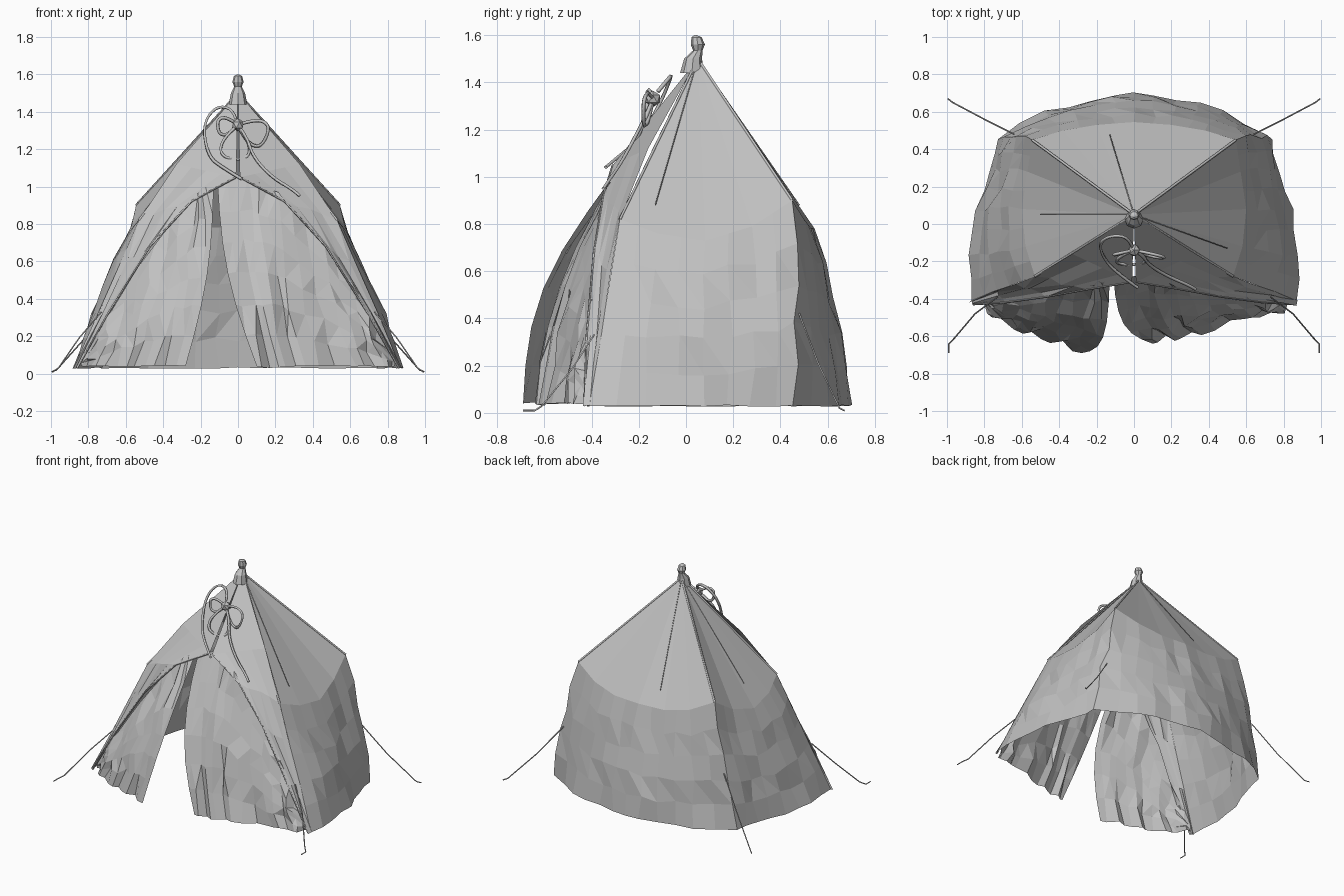
import bpy, bmesh, math, random
from mathutils import Vector as V

random.seed(4)
cube = bpy.data.objects.get("Cube")
if cube:
    bpy.data.objects.remove(cube)

mat = bpy.data.materials.new("grey canvas")
mat.use_nodes = True
mat.diffuse_color = (0.53, 0.53, 0.53, 1)
mat.node_tree.nodes["Principled BSDF"].inputs["Base Color"].default_value = mat.diffuse_color

APEX = V((0, 0.05, 1.5))


def finish(name, bm):
    mesh = bpy.data.meshes.new(name)
    bmesh.ops.remove_doubles(bm, verts=bm.verts, dist=0.0005)
    bm.to_mesh(mesh)
    bm.free()
    mesh.materials.append(mat)
    obj = bpy.data.objects.new(name, mesh)
    bpy.context.collection.objects.link(obj)


def between(columns, n):
    """Insert n-1 blended columns between neighbours."""
    out = []
    for a, b in zip(columns, columns[1:]):
        for k in range(n):
            out.append([p.lerp(q, k / n) for p, q in zip(a, b)])
    return out + [columns[-1]]


def cloth(name, columns, crumple, smooth_rows=0):
    """Skin a grid of columns, creasing the inner vertices at random."""
    bm = bmesh.new()
    last = len(columns) - 1
    grid = []
    for i, col in enumerate(columns):
        line = []
        for j, p in enumerate(col):
            amount = crumple if 0 < i < last and j >= smooth_rows else 0
            shift = V([random.uniform(-1, 1) for _ in range(3)]) * amount
            if j == len(col) - 1:
                shift.z *= 0.3
            line.append(bm.verts.new(p + shift))
        grid.append(line)
    for a, b in zip(grid, grid[1:]):
        for j in range(len(a) - 1):
            quad = [a[j], a[j + 1], b[j + 1], b[j]]
            if j % 2:
                bm.faces.new(quad)
            else:
                bm.faces.new(quad[:3])
                bm.faces.new([quad[0], quad[2], quad[3]])
    finish(name, bm)


def rope(name, points, radius=0.004, curved=False):
    curve = bpy.data.curves.new(name, "CURVE")
    curve.dimensions = "3D"
    curve.bevel_depth = radius
    curve.bevel_resolution = 0
    curve.resolution_u = 4
    spline = curve.splines.new("NURBS" if curved else "POLY")
    spline.points.add(len(points) - 1)
    for sp, p in zip(spline.points, points):
        sp.co = (*p, 1)
    if curved:
        spline.use_endpoint_u = True
        spline.order_u = 3
    curve.materials.append(mat)
    obj = bpy.data.objects.new(name, curve)
    bpy.context.collection.objects.link(obj)


# Side and back walls: shoulder point and hem point for each column
right_half = [
    ((0.53, -0.28, 0.82), (0.87, -0.41)),
    ((0.58, -0.12, 0.76), (0.88, -0.18)),
    ((0.60, 0.08, 0.73), (0.84, 0.08)),
    ((0.57, 0.28, 0.79), (0.78, 0.28)),
    ((0.545, 0.45, 0.90), (0.73, 0.46)),
    ((0.38, 0.50, 0.82), (0.48, 0.60)),
    ((0.20, 0.53, 0.78), (0.22, 0.67)),
]
mirrored = [((-s[0], s[1], s[2]), (-h[0], h[1])) for s, h in reversed(right_half)]
walls = []
for s, h in right_half + [((0, 0.545, 0.78), (0, 0.70))] + mirrored:
    top, hem = V(s), V((*h, 0.03))
    col = [APEX]
    for k in range(6):
        t = k / 5
        p = top.lerp(hem, t)
        out = V((p.x, p.y, 0)).normalized()
        p += out * 0.022 * math.sin(math.pi * t) * (abs(h[1] + 0.41) > 0.01)
        col.append(p)
    walls.append(col)
cloth("wall_canvas", between(walls, 2), 0.014, smooth_rows=2)

# Front canopy on each side, drawn back from the raised centre to the ground corners
seam = [(0.33, -0.16, 1.12), (0.53, -0.28, 0.82), (0.63, -0.32, 0.59),
        (0.75, -0.36, 0.32), (0.87, -0.41, 0.03)]
edge = [(0.01, -0.31, 1.05), (0.25, -0.35, 0.92), (0.47, -0.39, 0.68),
        (0.69, -0.42, 0.33), (0.86, -0.43, 0.03)]
flap_top = [(0.84, -0.40, 0.09), (0.68, -0.40, 0.35), (0.45, -0.36, 0.70),
            (0.22, -0.32, 0.96), (0.06, -0.28, 1.06)]
# Door flaps: hem line, point where the inner edge meets the canopy, mid-height bulge
flaps = {
    "left": ([(0.84, -0.40), (0.78, -0.48), (0.62, -0.50), (0.35, -0.58), (0.10, -0.63)],
             (-0.11, -0.29, 1.03), V((-0.05, -0.07, 0))),
    "right": ([(0.84, -0.40), (0.75, -0.50), (0.60, -0.57), (0.45, -0.62), (0.28, -0.68)],
              (-0.13, -0.30, 1.01), V((0.04, -0.11, 0))),
}
for side, sx in (("left", 1), ("right", -1)):
    def flip(p):
        return V((p[0] * sx, p[1], p[2]))
    columns = [[APEX] + [flip(p) for p in line] for line in (seam, edge)]
    cloth(side + "_front_canopy", between(columns, 4), 0.014, smooth_rows=2)
    rope(side + "_canopy_hem", [flip(p) for p in edge], 0.005)

    # Hanging door flap, bulging forward with loose pleats
    hem_line, inner_top, bulge = flaps[side]
    tops = [flip(p) for p in flap_top]
    bottoms = [V((b[0] * sx, b[1], 0.04)) for b in hem_line]
    if side == "left":
        tops.append(V(inner_top))
        bottoms.insert(4, V((0.22, -0.61, 0.03)))
    else:
        tops[-1] = V(inner_top)
    cols = []
    for i, (a, b) in enumerate(zip(tops, bottoms)):
        sag = bulge * (i / (len(tops) - 1))
        cols.append([a.lerp(b, k / 6) + sag * math.sin(math.pi * k / 6) for k in range(7)])
    cols = between(cols, 3)
    for i, col in enumerate(cols):
        for k, p in enumerate(col):
            p.y += (0.02 if i % 3 == 1 else -0.01) * k / 6
    cloth(side + "_door_flap", cols, 0.014)

    # Guy ropes and seam ropes
    rope(side + "_front_guy_rope", [flip(p) for p in (
        (0.73, -0.39, 0.33), (0.85, -0.48, 0.19), (0.96, -0.61, 0.03), (0.99, -0.64, 0.01), (0.99, -0.69, 0.01))])
    rope(side + "_back_guy_rope", [flip(p) for p in (
        (0.64, 0.48, 0.42), (0.80, 0.56, 0.21), (0.97, 0.65, 0.02), (0.995, 0.67, 0.01))])
    for name, p in (("front", seam[1]), ("back", right_half[4][0])):
        rope(side + "_" + name + "_seam", [APEX, flip(p)], 0.007)

# Thin surface cords
for i, p in enumerate([(-0.5, 0.05, 0.87), (0.5, -0.13, 0.88), (-0.13, 0.48, 0.88)]):
    rope(f"surface_cord_{i}", [APEX, p], 0.0025)

# Gathered knot at the peak, leaning slightly back
bm = bmesh.new()
rings = []
for r, y, z in ((0.05, 0.025, 1.44), (0.038, 0.03, 1.5), (0.02, 0.05, 1.535),
                (0.03, 0.05, 1.56), (0.022, 0.045, 1.59), (0.006, 0.04, 1.6)):
    rings.append([bm.verts.new((r * math.cos(a * math.tau / 8),
                                y + r * math.sin(a * math.tau / 8), z)) for a in range(8)])
for lo, hi in zip(rings, rings[1:]):
    for a in range(8):
        b = (a + 1) % 8
        bm.faces.new((lo[a], lo[b], hi[b], hi[a]))
bm.faces.new(rings[-1])
finish("peak_knot", bm)

# Rope bow tied in front of the peak
R = 0.009
rope("bow_long_loop", [(-0.01, -0.12, 1.36), (-0.03, -0.07, 1.42), (-0.12, -0.06, 1.43), (-0.19, -0.1, 1.33),
                       (-0.16, -0.19, 1.16), (-0.08, -0.27, 1.1), (0.02, -0.34, 1.04)], R, True)
rope("bow_tail", [(0, -0.14, 1.33), (0.05, -0.17, 1.26), (0.08, -0.22, 1.16), (0.18, -0.28, 1.05),
                  (0.3, -0.33, 0.98), (0.33, -0.35, 0.95)], R, True)
center = V((0, -0.14, 1.33))
for name, x, z in (("left", -0.1, -0.01), ("right", 0.14, -0.06), ("lower", -0.02, -0.17)):
    axis = V((x, -0.02 + z * 0.3, z))
    across = V((-z, 0, x)) * 0.45
    pts = [center, center + axis * 0.5 + across, center + axis + across,
           center + axis * 1.1, center + axis - across, center + axis * 0.5 - across, center]
    rope("bow_" + name + "_loop", pts, R, True)
bm = bmesh.new()
bmesh.ops.create_icosphere(bm, subdivisions=1, radius=0.035)
bmesh.ops.translate(bm, verts=bm.verts, vec=center)
finish("bow_knot", bm)
